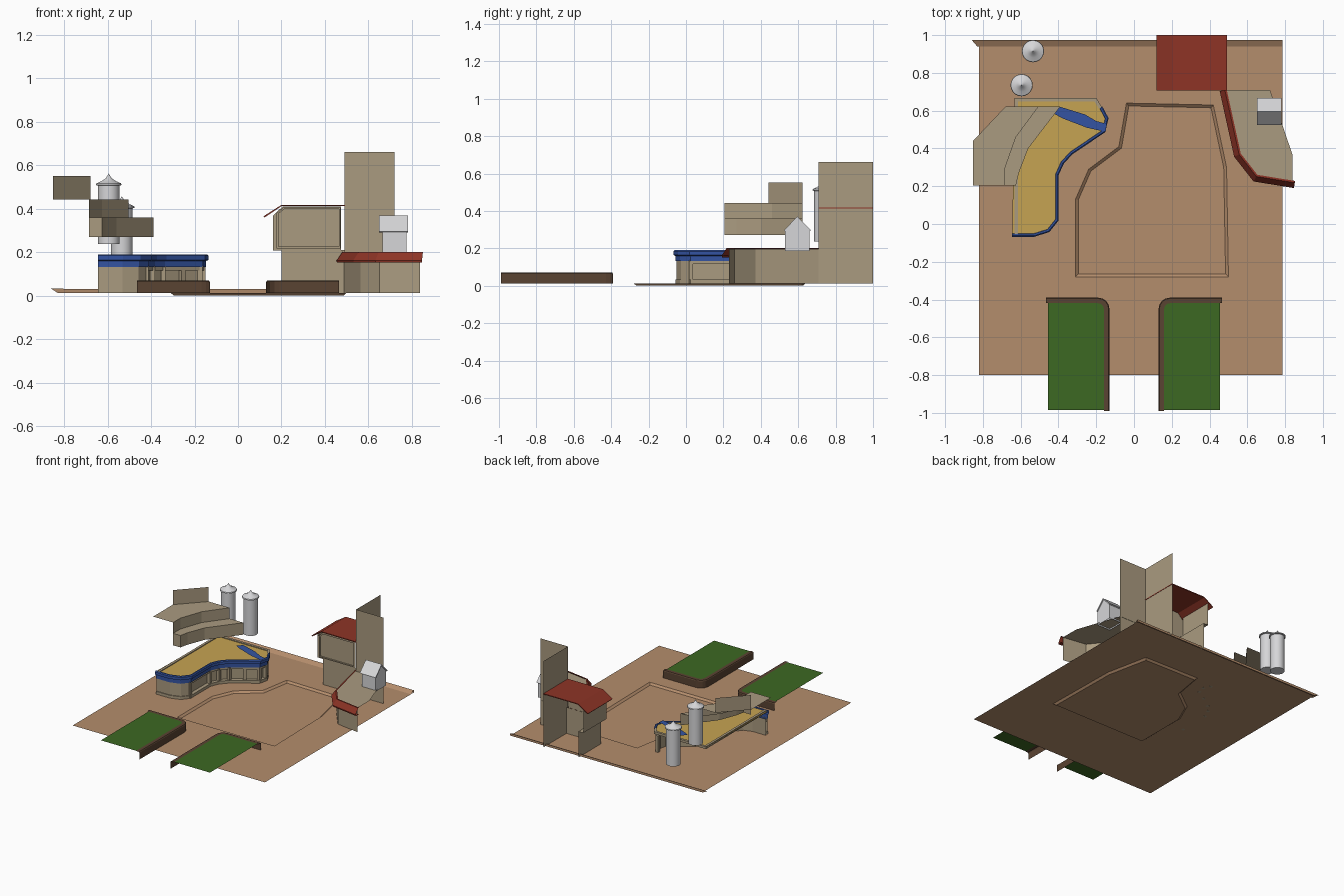
import bpy, bmesh, math
from mathutils import Vector

if "Cube" in bpy.data.objects:
    bpy.data.objects.remove(bpy.data.objects["Cube"])

G = 0.013  # ground level


def mat(name, r, g, b):
    lin = [((c / 255 + 0.055) / 1.055) ** 2.4 for c in (r, g, b)]
    m = bpy.data.materials.new(name)
    m.diffuse_color = (*lin, 1)
    m.use_nodes = True
    m.node_tree.nodes["Principled BSDF"].inputs["Base Color"].default_value = m.diffuse_color
    return m


EARTH = mat("earth", 180, 141, 108)
TAN = mat("tan_plaster", 170, 155, 128)
YELLOW = mat("yellow_roof", 198, 163, 82)
BLUE = mat("blue_trim", 52, 84, 162)
RED = mat("red_tile", 142, 52, 38)
GREEN = mat("grass_green", 60, 104, 34)
BROWN = mat("dark_brown", 90, 67, 50)
WHITE = mat("light_grey", 214, 214, 216)


def mesh(name, verts, faces, m):
    me = bpy.data.meshes.new(name)
    me.from_pydata([tuple(v) for v in verts], [], faces)
    me.materials.append(m)
    ob = bpy.data.objects.new(name, me)
    bpy.context.collection.objects.link(ob)
    return ob


def flat(name, pts, z, m):
    return mesh(name, [(x, y, z) for x, y in pts], [list(range(len(pts)))], m)


def offset(path, d, closed=False):
    """Move a polyline sideways (to its right for d > 0) with mitred corners."""
    p = [Vector(q) for q in path]
    n, out = len(p), []
    for i in range(n):
        segs = []
        if i > 0 or closed:
            segs.append((p[i] - p[i - 1]).normalized())
        if i < n - 1 or closed:
            segs.append((p[(i + 1) % n] - p[i]).normalized())
        nor = [Vector((s.y, -s.x)) for s in segs]
        a = sum(nor, Vector((0, 0))).normalized()
        out.append(p[i] + a * d / max(a.dot(nor[0]), 0.4))
    return out


def ribbon(name, path, profile, m, closed=False):
    """Sweep (offset, z) profile along a path."""
    rows = [[(q.x, q.y, z) for q in offset(path, d, closed)] for d, z in profile]
    n = len(path)
    verts = [v for r in rows for v in r]
    faces = []
    for j in range(len(rows) - 1):
        for i in range(n if closed else n - 1):
            k = (i + 1) % n
            faces.append((j * n + i, j * n + k, (j + 1) * n + k, (j + 1) * n + i))
    return mesh(name, verts, faces, m)


def box(name, c, s, m, rot=0):
    bm = bmesh.new()
    bmesh.ops.create_cube(bm, size=1)
    bmesh.ops.scale(bm, vec=s, verts=bm.verts)
    me = bpy.data.meshes.new(name)
    bm.to_mesh(me)
    bm.free()
    me.materials.append(m)
    ob = bpy.data.objects.new(name, me)
    ob.location, ob.rotation_euler = c, (0, 0, rot)
    bpy.context.collection.objects.link(ob)


def lathe(name, c, prof, m, n=20):
    verts, faces = [], []
    for r, z in prof:
        for i in range(n):
            a = 2 * math.pi * i / n
            verts.append((c[0] + r * math.cos(a), c[1] + r * math.sin(a), z))
    for j in range(len(prof) - 1):
        for i in range(n):
            k = (i + 1) % n
            faces.append((j * n + i, j * n + k, (j + 1) * n + k, (j + 1) * n + i))
    faces.append(list(range(n))[::-1])
    ob = mesh(name, verts, faces, m)
    bpy.context.view_layer.objects.active = ob
    ob.select_set(True)
    bpy.ops.object.shade_smooth_by_angle()
    ob.select_set(False)


# Ground sheet with a sunken courtyard
yard = [(-.31, -.28), (.5, -.28), (.49, .3), (.42, .63), (-.04, .64),
        (-.08, .41), (-.24, .29), (-.31, .13)]
outer = [(-.82, -.8), (.785, -.8), (.785, .972), (-.82, .972)]
ground = mesh("ground", [], [], EARTH)
bm = bmesh.new()
edges = []
for loop in (outer, yard):
    vs = [bm.verts.new((x, y, G)) for x, y in loop]
    edges += [bm.edges.new((vs[i - 1], vs[i])) for i in range(len(vs))]
bmesh.ops.triangle_fill(bm, edges=edges, use_beauty=True, normal=(0, 0, 1))
bm.to_mesh(ground.data)
bm.free()
ribbon("courtyard_edge", yard, [(0, G), (-.015, 0)], EARTH, closed=True)
flat("courtyard_floor", offset(yard, -.015, True), 0, EARTH)
mesh("back_kerb", [(-.83, .94, G), (.785, .94, G), (-.86, .975, .032), (.785, .975, .03),
                   (-.82, .975, G), (.785, .975, G)], [(0, 1, 3, 2), (2, 3, 5, 4)], EARTH)

# Two raised grass beds, open at the front and outer sides
for side, s in (("left", 1), ("right", -1)):
    path = [(-.13, -.99), (-.13, -.45)]
    path += [(-.19 + .06 * math.cos(a), -.45 + .06 * math.sin(a))
             for a in (math.pi / 8, math.pi / 4, 3 * math.pi / 8)]
    path += [(-.19, -.39), (-.465, -.39)]
    inner = offset(path, -.027)
    lawn = [(q.x * s, q.y) for q in inner[1:-1]]
    lawn += [(-.455 * s, -.417), (-.455 * s, -.985), (-.157 * s, -.985)]
    path = [(x * s, y) for x, y in path][::s]
    lawn = lawn[::s]
    ribbon(side + "_bed_wall", path, [(0, G), (0, .064), (-.004, .07), (-.029, .07)], BROWN)
    flat(side + "_lawn", lawn, .069, GREEN)

# Curved hall with yellow roof and blue band
hall = [(-.645, -.065), (-.53, -.065), (-.45, -.04), (-.402, .02), (-.402, .26),
        (-.375, .32), (-.33, .37), (-.155, .488), (-.138, .56), (-.17, .62)]
back = [(-.17, .62), (-.2, .667), (-.633, .667), (-.633, -.06)]
flat("hall_roof", offset(hall, -.01) + [Vector(q) for q in back[1:3]], .184, YELLOW)
ribbon("hall_blue_band", hall, [(-.03, .132), (-.008, .132), (-.008, .16), (.003, .164),
                                (.003, .184), (-.003, .19), (-.012, .19), (-.014, .184)], BLUE)
ribbon("hall_back_rim", back, [(0, .172), (0, .19), (-.018, .19), (-.018, .184)], TAN)
ribbon("hall_wall", hall, [(-.035, G), (-.035, .135)], TAN)
ribbon("hall_plinth", hall, [(-.008, G), (-.008, .034), (-.035, .034)], TAN)
ribbon("hall_header", hall, [(-.035, .115), (-.015, .115), (-.015, .135)], TAN)
ribbon("hall_front_panel", hall[:4], [(-.014, G), (-.014, .135)], TAN)
for i, q in enumerate(offset(hall, -.022)[3:]):
    box(f"hall_column_{i}", (q.x, q.y, .075), (.022, .022, .125), TAN)
mid = (Vector(hall[6]) + Vector(hall[7])) / 2
box("hall_column_mid", (mid.x - .015, mid.y + .02, .075), (.022, .022, .125), TAN, .6)
flat("roof_blue_strip", [(-.425, .585), (-.38, .56), (-.25, .51), (-.15, .488), (-.145, .53),
                         (-.2, .545), (-.26, .58), (-.39, .62)], .192, BLUE)

# Stepped terrace hanging behind the hall
lip = [(-.685, .205), (-.685, .29), (-.625, .46), (-.505, .622)]
low = [(-.625, .205), (-.61, .27), (-.56, .4), (-.39, .622)]
flat("terrace_top", [(-.852, .205)] + lip + [(-.68, .622), (-.852, .44)], .442, TAN)
flat("terrace_step", low + lip[::-1], .36, TAN)
# paths run front to back, so their right side faces the courtyard
ribbon("terrace_upper_riser", lip, [(0, .36), (0, .442)], TAN)
ribbon("terrace_lower_riser", low, [(0, .27), (0, .36)], TAN)
ribbon("terrace_end", [(-.685, .205), (-.625, .205)], [(0, .27), (0, .36)], TAN)
ribbon("terrace_back_wall", [(-.852, .44), (-.68, .622)], [(0, .442), (0, .552)], TAN)

# Two silos
for i, (x, y, b) in enumerate([(-.595, .735, .237), (-.535, .915, .132)]):
    prof = [(.05, 0), (.05, .27), (.059, .272), (.057, .28), (.034, .29), (.014, .303), (0, .325)]
    lathe(f"silo_{i}", (x, y), [(r, b + z) for r, z in prof], WHITE)

# Red-roofed house: overhanging upper storey, open back
ribbon("house_lower_walls", [(.2, .995), (.2, .725), (.49, .725)], [(0, G), (0, .21)], TAN)
face = [(.16, .208), (.475, .208), (.475, .41), (.205, .41), (.16, .368)]
mesh("house_upper_front", [(x, .72, z) for x, z in face], [range(5)], TAN)
ribbon("house_upper_side", [(.16, .995), (.16, .72)], [(0, .208), (0, .385)], TAN)
mesh("house_overhang", [(.16, .72, .208), (.2, .72, .208), (.2, .995, .208), (.16, .995, .208)],
     [(3, 2, 1, 0)], TAN)
frame = [(.178, .218), (.472, .218), (.472, .407), (.21, .407), (.178, .38)]
rim = offset(frame, -.008, True)
mesh("house_front_frame", [(x, .712, z) for x, z in frame] + [(q.x, .712, q.y) for q in rim]
     + [(q.x, .72, q.y) for q in rim],
     [(i + o, (i + 1) % 5 + o, (i + 1) % 5 + 5 + o, i + 5 + o) for o in (0, 5) for i in range(5)], TAN)
prof = [(.118, .366), (.2, .418), (.492, .418), (.492, .412), (.2, .412), (.122, .36)]
mesh("house_red_roof", [(x, y, z) for y in (.708, 1) for x, z in prof],
     [(i, i + 6, (i + 1) % 6 + 6, (i + 1) % 6) for i in range(6)] + [range(6), range(11, 5, -1)], RED)

# Tall corner wall beside the house
ribbon("tower_walls", [(.49, 1), (.49, .708), (.72, .708)], [(0, G), (0, .662)], TAN)

# Low curved shop with red awning
shop = [(.485, .71), (.56, .37), (.65, .255), (.838, .225)]
flat("shop_roof", shop + [(.838, .37), (.78, .54), (.72, .71)], .196, TAN)
ribbon("shop_wall", shop, [(-.004, G), (-.004, .196)], TAN)
ribbon("shop_awning", shop[:3] + [(.852, .222)],
       [(-.002, .152), (.03, .152), (.032, .162), (.004, .202), (-.006, .202)], RED)

# Small gabled shed on the shop roof
gable = [(.53, .185), (.53, .298), (.595, .36), (.66, .298), (.66, .185)]
mesh("shed_walls", [(x, y, z) for x in (.665, .775) for y, z in gable],
     [range(5), range(9, 4, -1), (0, 1, 6, 5), (3, 4, 9, 8)], WHITE)
ridge = [(.523, .296), (.595, .37), (.668, .296), (.66, .292), (.595, .36), (.531, .292)]
mesh("shed_roof", [(x, y, z) for x in (.65, .782) for y, z in ridge],
     [(i, i + 6, (i + 1) % 6 + 6, (i + 1) % 6) for i in range(6)] + [range(6), range(11, 5, -1)], WHITE)
